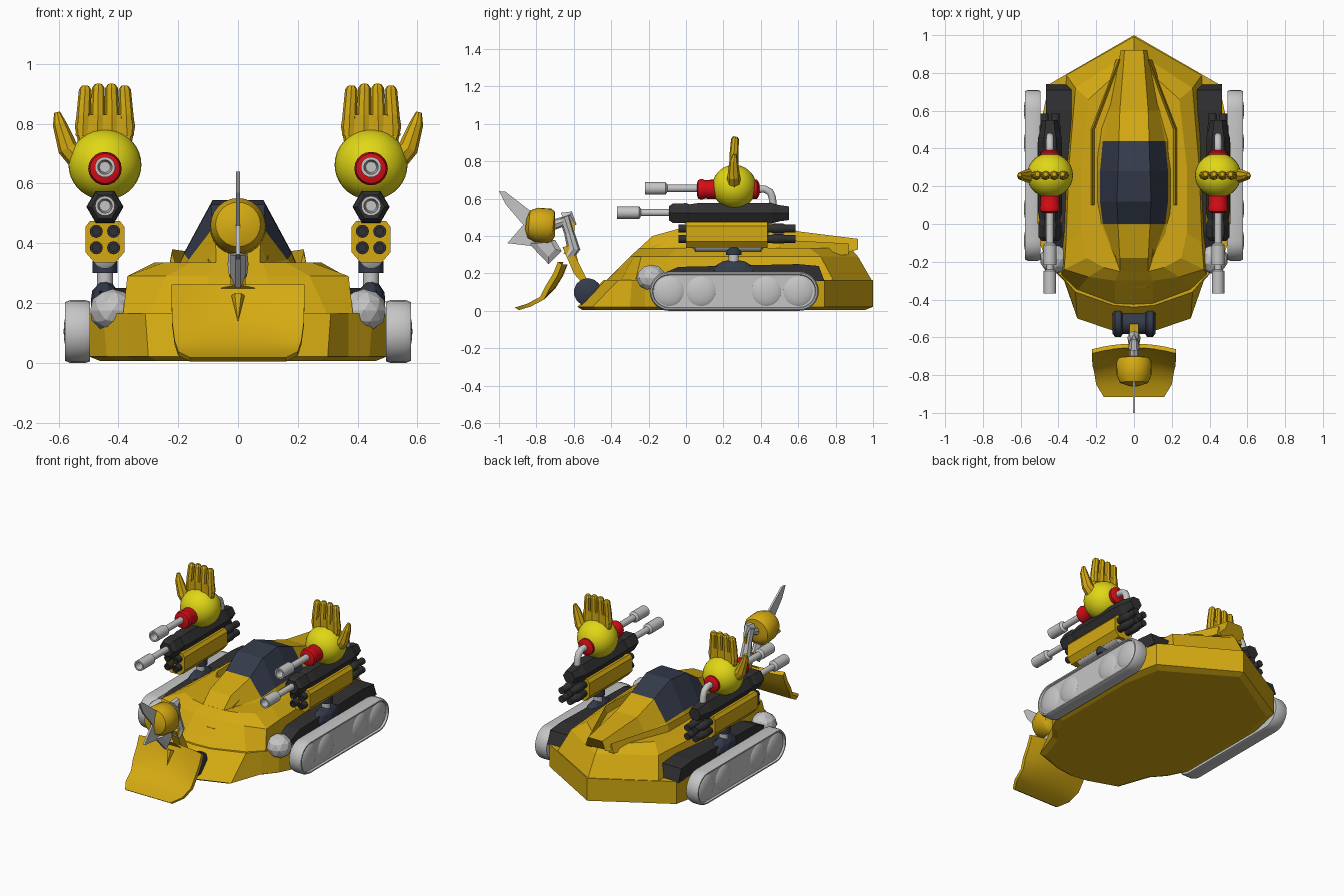
import bpy, bmesh, math
from mathutils import Vector

if "Cube" in bpy.data.objects:
    bpy.data.objects.remove(bpy.data.objects["Cube"])


def material(name, rgb):
    m = bpy.data.materials.new(name)
    m.diffuse_color = (*rgb, 1)
    m.use_nodes = True
    m.node_tree.nodes["Principled BSDF"].inputs["Base Color"].default_value = m.diffuse_color
    return m


GOLD = material("gold", (.66, .40, .006))
YELLOW = material("bright yellow", (.75, .68, .008))
RED = material("red", (.68, .004, .008))
BLACK = material("black", (.03, .03, .032))
NAVY = material("navy", (.035, .043, .07))
SILVER = material("silver", (.56, .56, .56))


def finish(name, bm, mats, smooth=None, rule=None):
    bmesh.ops.recalc_face_normals(bm, faces=bm.faces)
    for f in bm.faces:
        if smooth:
            f.smooth = len(f.verts) <= 4
        if rule:
            f.material_index = rule(f.calc_center_median())
    me = bpy.data.meshes.new(name)
    bm.to_mesh(me)
    bm.free()
    for m in mats:
        me.materials.append(m)
    ob = bpy.data.objects.new(name, me)
    bpy.context.collection.objects.link(ob)
    if smooth:
        bpy.context.view_layer.objects.active = ob
        bpy.ops.object.select_all(action='DESELECT')
        ob.select_set(True)
        bpy.ops.object.shade_smooth_by_angle(angle=math.radians(40))
    return ob


def loft(name, rings, mat, smooth=False, rule=None):
    """Skin a list of equal-length rings and cap both ends."""
    bm = bmesh.new()
    vs = [[bm.verts.new(p) for p in r] for r in rings]
    n = len(vs[0])
    for a, b in zip(vs, vs[1:]):
        for i in range(n):
            j = (i + 1) % n
            bm.faces.new((a[i], a[j], b[j], b[i]))
    bm.faces.new(vs[0])
    bm.faces.new(vs[-1])
    return finish(name, bm, mat if isinstance(mat, list) else [mat], smooth, rule)


def tube(name, pts, radii, mat, n=16, axis=None):
    """Round section swept along points with varying radius."""
    pts = [Vector(p) for p in pts]
    rings = []
    for i, (p, r) in enumerate(zip(pts, radii)):
        d = Vector(axis) if axis else pts[min(i + 1, len(pts) - 1)] - pts[max(i - 1, 0)]
        d.normalize()
        u = d.cross(Vector((1, 0, 0)) if abs(d.x) < .9 else Vector((0, 0, 1))).normalized()
        v = d.cross(u)
        rings.append([p + r * (v * math.cos(t) + u * math.sin(t))
                      for t in (2 * math.pi * k / n for k in range(n))])
    return loft(name, rings, mat, n >= 12)


def lathe_y(name, x, z, prof, mat, n=20):
    return tube(name, [(x, y, z) for y, r in prof], [r for y, r in prof], mat, n, (0, 1, 0))


def plate(name, yz, x0, x1, mat):
    return loft(name, [[(x, y, z) for y, z in yz] for x in (x0, x1)], mat)


def ball(name, c, s, mat, smooth=True):
    bm = bmesh.new()
    if smooth:
        bmesh.ops.create_uvsphere(bm, u_segments=28, v_segments=18, radius=1)
    else:
        bmesh.ops.create_icosphere(bm, subdivisions=2, radius=1)
    for v in bm.verts:
        v.co = Vector(c) + Vector([a * b for a, b in zip(v.co, s)])
    return finish(name, bm, [mat], smooth)


def outline(half, z):
    """Mirror a rear-to-front half outline into a closed ring."""
    return [(x, y, z) for x, y in half] + [(-x, y, z) for x, y in half[-2:0:-1]]


# lower hull
low = [(0, 1), (.45, .74), (.5, .5), (.5, -.1), (.44, -.22), (.37, -.3), (.3, -.5), (.11, -.565), (0, -.58)]
deck = [(0, 1), (.45, .74), (.5, .5), (.5, -.1), (.45, -.22), (.37, -.29), (.31, -.36), (.11, -.43), (0, -.44)]
belly = [(x * .92, y * .96) for x, y in low]
loft("lower_hull", [outline(belly, .006), outline(low, .022), outline(deck, .165)], GOLD)

# upper hull, stepped shoulders
s0 = [(0, .995), (.36, .79), (.37, .3), (.385, -.1), (.385, -.27), (.3, -.35), (.1, -.425), (0, -.43)]
s1 = [(0, .92), (.31, .72), (.345, .3), (.36, -.1), (.37, -.24), (.24, -.28), (.1, -.3), (0, -.3)]
s2 = [(0, .88), (.24, .66), (.28, .3), (.28, -.05), (.25, -.18), (.16, -.23), (.08, -.25), (0, -.25)]
loft("upper_hull", [outline(s0, .16), outline(s1, .29), outline(s2, .335)], GOLD)

# raised spine with dark cockpit glass between y = 0 and y = 0.44
spine = [(-.34, .11, .09, .07, .25), (-.18, .17, .10, .075, .40), (0, .20, .165, .085, .45),
         (.12, .205, .18, .09, .53), (.28, .205, .18, .085, .545), (.44, .20, .165, .08, .48),
         (.6, .18, .13, .075, .425), (.92, .08, .07, .05, .385)]
rings = []
for y, b, m, t, z in spine:
    yb = .86 if y > .9 else y
    zb = .22 if y < -.3 else .31
    zm = zb + (z - zb) * .25
    rings.append([(b, yb, zb), (m, y, zm), (t, y, z), (-t, y, z), (-m, y, zm), (-b, yb, zb)])
loft("spine_and_cockpit", rings, [GOLD, NAVY],
     rule=lambda c: int(0 < c.y < .44 and c.z > .35))
# nose step and roof ridges on the spine
plate("nose_step", [(-.33, .22), (-.25, .32), (-.1, .37), (-.05, .3)], -.1, .1, GOLD)
for s in (1, -1):
    loft("rear_ridge", [[(s * x, y, .3), (s * (x + .035), y, .3), (s * (x + .02), y, z)]
                        for x, y, z in ((.2, .1, .37), (.2, .5, .38), (.06, .87, .36))], GOLD)


def stadium(x, r):
    """Track outline in the yz plane at the given x."""
    pts = []
    for cy, a0 in ((.605, -90), (-.09, 90)):
        for k in range(13):
            a = math.radians(a0 + 15 * k)
            pts.append((x, cy + r * math.cos(a), .105 + r * math.sin(a)))
    return pts


for s in (1, -1):
    X = s * .445
    # track with four bulging wheels
    loft("track", [stadium(s * x, r) for x, r in
                   ((.495, .10), (.51, .105), (.562, .105), (.578, .098), (.578, .09), (.566, .086))],
         SILVER, True)
    for y in (-.09, .08, .43, .6):
        ball("wheel", (s * .55, y, .105), (.033, .09, .09), SILVER)
    # deck covers, lamp dome and turret base
    plate("track_cover", [(-.22, .16), (-.04, .235), (.6, .25), (.71, .24), (.74, .16)],
          s * .33, s * .465, BLACK)
    ball("deck_dome", (s * .42, -.185, .175), (.078, .08, .072), SILVER, False)
    ball("turret_base", (X, .255, .205), (.05, .12, .07), NAVY, False)
    tube("turret_post", [(X, .255, .24), (X, .255, .36)], [.027, .027], SILVER)
    tube("post_collar", [(X, .255, .3), (X, .255, .34)], [.042, .042], NAVY, 12)

    # launcher pod with four tubes
    sec = [(.035, .335), (.065, .37), (.065, .455), (.05, .475), (-.05, .475), (-.065, .455),
           (-.065, .37), (-.035, .335)]
    loft("launcher_pod", [[(X + x, y, z) for x, z in sec] for y in (0, .435)], GOLD)
    lathe_y("pod_keel", X, .355, [(.03, .012), (.05, .04), (.4, .04), (.42, .012)], SILVER)
    for dx in (-.029, .029):
        for z in (.385, .44):
            lathe_y("launch_tube", X + dx, z, [(-.025, .013), (-.04, .013), (-.04, .022), (.46, .022),
                                               (.47, .026), (.52, .026), (.53, .021), (.585, .021)], BLACK, 12)

    # heavy cannon
    lathe_y("cannon_body", X, .522, [(-.09, .045), (-.07, .06), (.0, .062), (.02, .055), (.06, .062),
                                     (.46, .062), (.5, .05), (.55, .042)], BLACK, 6)
    lathe_y("cannon_barrel", X, .525, [(-.3, .018), (-.368, .024), (-.368, .033), (-.25, .033),
                                       (-.24, .019), (-.08, .019)], SILVER)

    # ball turret with red collars, gun and feed pipe
    ball("ball_turret", (X, .258, .663), (.122, .118, .118), YELLOW)
    lathe_y("front_collar", X, .65, [(.058, .03), (.065, .05), (.085, .056), (.1, .05), (.15, .052),
                                     (.18, .05)], RED)
    lathe_y("rear_collar", X, .65, [(.33, .05), (.38, .052), (.392, .03)], RED)
    lathe_y("upper_barrel", X, .655, [(-.15, .018), (-.218, .024), (-.218, .034), (-.11, .034),
                                      (-.1, .02), (.07, .02)], SILVER)
    tube("feed_pipe", [(X, .37, .65), (X, .42, .652), (X, .45, .635), (X, .462, .605), (X, .465, .55)],
         [.02] * 5, SILVER)

    # open hand: palm, four fingers and outward thumb
    loft("palm", [[(X + dx, .258 + dy, z) for dx, dy in
                   ((-w, -.018), (w, -.018), (w + .008, 0), (w, .018), (-w, .018), (-w - .008, 0))]
                  for z, w in ((.68, .07), (.79, .093), (.83, .087))], GOLD)
    for k, dx in enumerate((-.066, -.022, .022, .066)):
        top = .932 if k in (1, 2) else .926
        tube("finger", [(X + dx * 1.12, .258, .76), (X + dx * 1.08, .256, .83), (X + dx, .262, top - .012),
                        (X + dx, .264, top)], [.024, .024, .021, .012], GOLD, 8)
    tube("thumb", [(X + s * .085, .258, .68), (X + s * .125, .255, .72), (X + s * .152, .255, .8),
                   (X + s * .16, .26, .838)], [.04, .034, .023, .01], GOLD, 8)

# front hinge
tube("hinge", [(x, -.525, .1) for x in (-.115, -.1, -.07, -.06, .06, .07, .1, .115)],
     [.055, .075, .075, .06, .06, .075, .075, .055], NAVY, 14)

# curved blade with tapered, rounded lower corners
prof = [(-.655, .262), (-.68, .2), (-.72, .135), (-.78, .075), (-.85, .038), (-.915, .018)]
width = [.222, .222, .22, .212, .2, .16]
rings = []
for (y, z), w in zip(prof, width):
    xs = [-w + 2 * w * k / 8 for k in range(9)]
    front = [(x, y - .03 * (x / w) ** 2 * (z > .1), z) for x in xs]
    rings.append(front + [(x, q + .022, r - .014) for x, q, r in front[::-1]])
loft("front_blade", rings, GOLD, True)

# bent arm carrying the head
plate("lower_arm", [(-.53, .12), (-.6, .2), (-.66, .34), (-.625, .35), (-.58, .27), (-.53, .17)],
      -.025, .025, GOLD)
plate("arm_edge", [(-.55, .15), (-.6, .36), (-.595, .49), (-.615, .49), (-.64, .33)], -.008, .008, GOLD)
tube("upper_arm", [(0, -.63, .29), (0, -.6, .33), (0, -.625, .42), (0, -.65, .5)],
     [.03, .035, .027, .03], SILVER, 8)
tube("elbow_claw", [(0, -.66, .5), (0, -.62, .515), (0, -.59, .46)], [.03, .022, .006], SILVER, 6)
tube("neck", [(0, -.65, .48), (0, -.74, .45)], [.025, .03], SILVER, 8)
tube("lower_spike", [(0, -.68, .225), (0, -.72, .14)], [.022, .001], GOLD, 6)

# rounded head, tilted forward
tube("head", [(0, -.7, .45), (0, -.71, .45), (0, -.73, .453), (0, -.8, .46), (0, -.84, .463), (0, -.856, .465)],
     [.05, .082, .094, .092, .075, .03], GOLD, 24)
# thin horn crest and jaw blades
plate("horn_crest", [(-1.0, .64), (-.965, .637), (-.82, .525), (-.78, .45), (-.74, .34), (-.81, .345),
                     (-.955, .362), (-.87, .46), (-.965, .57)], -.006, .006, SILVER)
loft("jaw", [[(x, y, z) for y, z in ((-.84, .36), (-.7, .38), (-.665, .32), (-.735, .25))]
             if abs(x) < .02 else
             [(x, y, z) for y, z in ((-.8, .36), (-.72, .37), (-.7, .33), (-.735, .29))]
             for x in (-.025, -.008, .008, .025)], SILVER)
